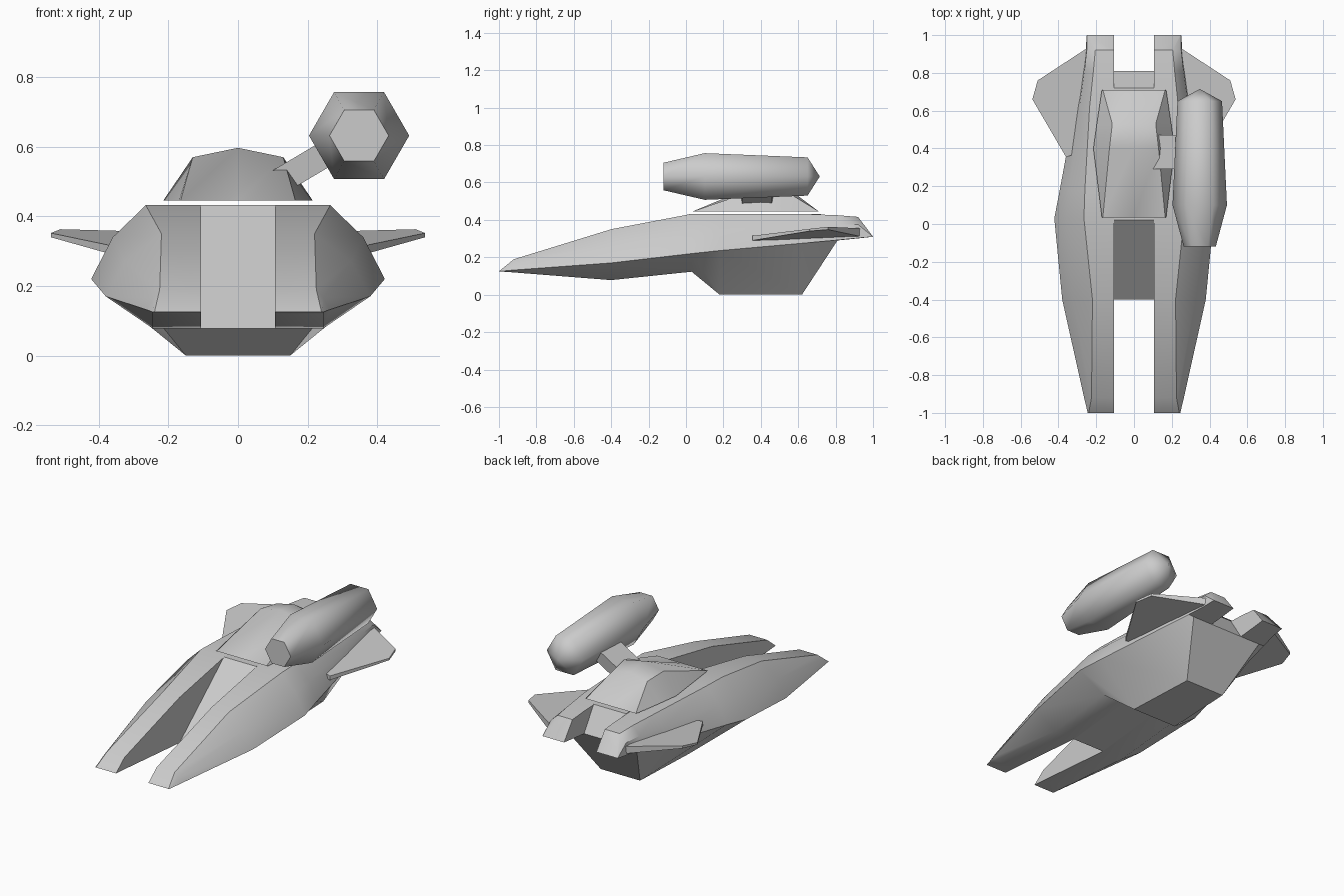
import bpy, bmesh, math
from mathutils import Vector

if "Cube" in bpy.data.objects:
    bpy.data.objects.remove(bpy.data.objects["Cube"])


def finish(name, bm, mirror=False, angle=35):
    bmesh.ops.remove_doubles(bm, verts=bm.verts, dist=1e-4)
    bmesh.ops.recalc_face_normals(bm, faces=bm.faces)
    mesh = bpy.data.meshes.new(name)
    bm.to_mesh(mesh)
    bm.free()
    ob = bpy.data.objects.new(name, mesh)
    bpy.context.collection.objects.link(ob)
    if mirror:
        ob.modifiers.new("Mirror", 'MIRROR')
    bpy.ops.object.select_all(action='DESELECT')
    ob.select_set(True)
    bpy.context.view_layer.objects.active = ob
    bpy.ops.object.shade_smooth_by_angle(angle=math.radians(angle))
    return ob


def loft(name, rings, mirror=False, angle=35):
    """Skin closed rings of equal point count and cap both ends."""
    bm = bmesh.new()
    vs = [[bm.verts.new(p) for p in r] for r in rings]
    n = len(vs[0])
    for a, b in zip(vs, vs[1:]):
        for i in range(n):
            j = (i + 1) % n
            bm.faces.new((a[i], a[j], b[j], b[i]))
    bm.faces.new(vs[0])
    bm.faces.new(vs[-1])
    return finish(name, bm, mirror, angle)


# Side hulls: y, top z, shoulder x, mid x, mid z, ridge x, ridge z, bottom x, bottom z
IN = 0.107
stations = [
    (-1.00, .125, .240, .243, .125, .245, .125, .245, .125),
    (-0.92, .190, .225, .245, .165, .264, .132, .245, .119),
    (-0.40, .350, .220, .325, .270, .380, .170, .245, .078),
    (0.03, .432, .265, .360, .340, .422, .220, .250, .123),
    (0.18, .432, .260, .345, .345, .393, .236, .150, .000),
    (0.62, .432, .235, .288, .360, .312, .275, .130, .000),
    (0.81, .425, .215, .262, .375, .276, .292, .240, .290),
    (0.92, .416, .205, .250, .375, .256, .303, .240, .301),
    (1.00, .310, .245, .248, .310, .250, .310, .248, .310),
]
loft("side_hull", [[(IN, y, t), (s, y, t), (mx, y, mz), (rx, y, rz), (bx, y, bz), (IN, y, bz)]
                   for y, t, s, mx, mz, rx, rz, bx, bz in stations], mirror=True)

# Centre hull: side profile with sloping ramp in front and at the back
profile = [(-.40, .078), (.02, .432), (.72, .432), (.81, .290), (.62, 0), (.18, 0), (.03, .123)]
loft("centre_hull", [[(x, y, z) for y, z in profile] for x in (-IN, IN)], angle=20)

# Canopy: faceted dome hovering just over the deck
B = .445
canopy = [(.035, .17, .165, B, B), (.40, .215, .13, .57, .597),
          (.53, .197, .115, .555, .58), (.71, .17, .165, B, B)]
loft("canopy", [[(-w, y, B), (-s, y, sz), (0, y, tz), (s, y, sz), (w, y, B), (0, y, B)]
                for y, w, s, sz, tz in canopy], angle=40)


# Engine pod: hexagonal barrel on the right
def hexagon(y, r):
    return [(.348 + r * math.cos(k * math.pi / 3), y, .632 + r * math.sin(k * math.pi / 3))
            for k in range(6)]


loft("weapon_pod", [hexagon(-.12, .085), hexagon(.10, .144), hexagon(.65, .118),
                    hexagon(.715, .00001)], angle=62)

# Arm joining pod and canopy
d, n = Vector((.86, 0, .51)), Vector((-.51, 0, .86)) * .037
start = Vector((.11, 0, .495))
rings = []
for p in (start, start + d * .22):
    rings.append([p + n * s + Vector((0, y, 0)) for s, y in
                  ((1, .29), (1, .47), (-1, .46), (-1, .30))])
loft("pod_arm", rings, angle=20)

# Tail wings: thick at the root, thin at the tip
plan = [(.31, .37, .29, .318), (.36, .355, .29, .315), (.538, .66, .340, .352),
        (.510, .76, .348, .363), (.25, .93, .312, .355), (.22, .90, .305, .355)]
loft("tail_wing", [[(x, y, lo) for x, y, lo, hi in plan],
                   [(x, y, hi) for x, y, lo, hi in plan]], mirror=True, angle=20)
